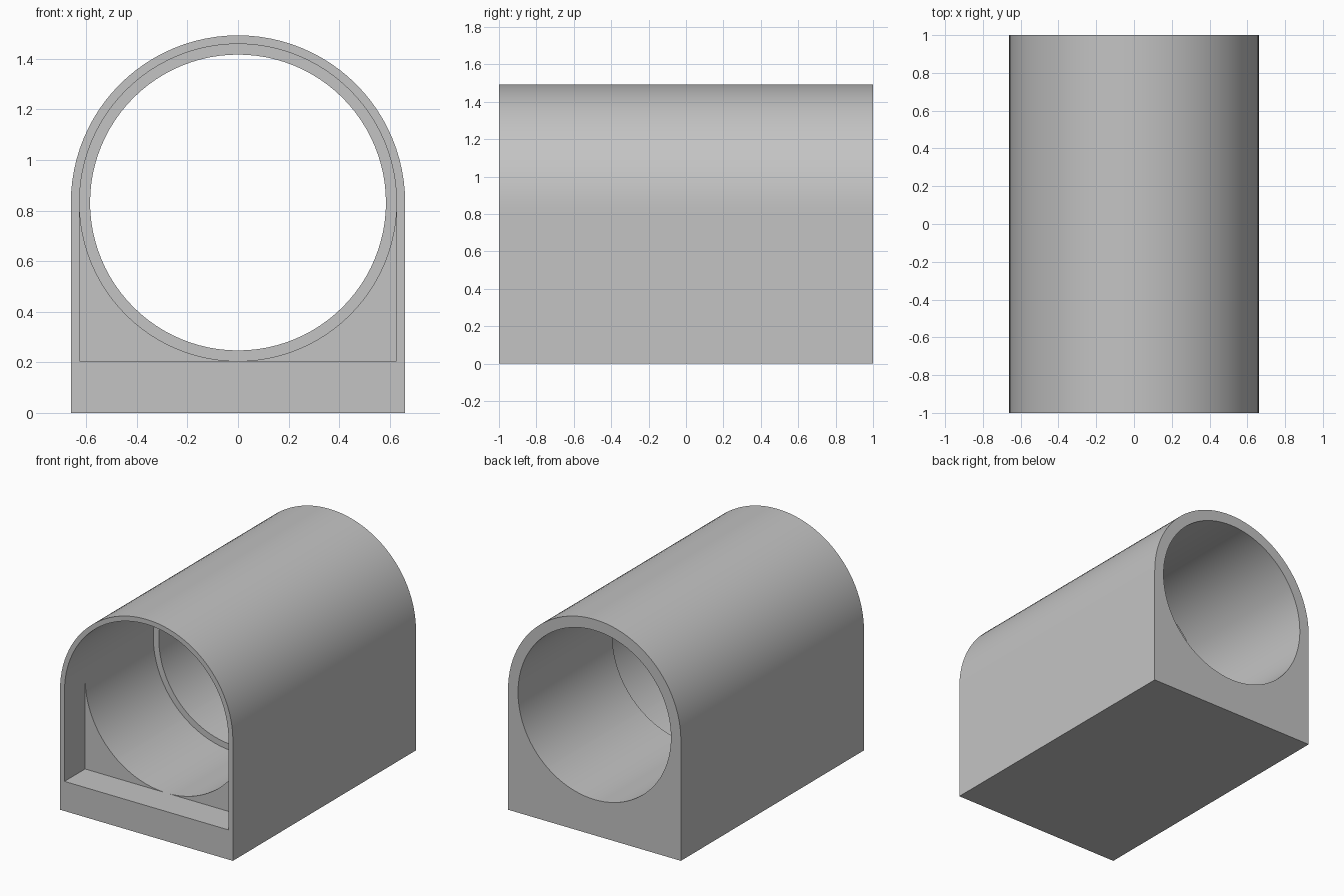
import bpy
import bmesh
from math import atan2, cos, sin, pi

cube = bpy.data.objects.get("Cube")
if cube:
    bpy.data.objects.remove(cube, do_unlink=True)

CENTER_Z = 0.832
OUTER, RECESS, BORE = 0.661, 0.627, 0.585
JOINT = -0.032          # height of the wall top relative to the bore axis
STEPS = 96

# Shared angles: even steps plus the outer corners and the wall joints
joint = atan2(JOINT, OUTER)
corner = atan2(-CENTER_Z, OUTER)
angles = [-pi + (i + 1) * 2 * pi / STEPS for i in range(STEPS)]
angles += [joint, -pi - joint, corner, -pi - corner]
angles.sort()


def circle(radius):
    return [(radius * cos(a), radius * sin(a)) for a in angles]


def arch(half, floor):
    """Round top, straight walls and a flat floor, sampled at the shared angles."""
    points = []
    for a in angles:
        c, s = cos(a), sin(a)
        reach = half
        if s < sin(joint) + 1e-6:
            reach = min(half / max(abs(c), 1e-6), floor / -s)
        points.append((reach * c, reach * s))
    return points


body_outline = arch(OUTER, CENTER_Z)
recess_outline = arch(RECESS, RECESS)

# Sections in order: outside, front recess, wide bore, narrow bore
FRONT, BACK, RECESS_END, LEDGE = -1.0, 1.0, -0.775, -0.03
sections = [
    (BACK, body_outline), (FRONT, body_outline),
    (FRONT, recess_outline), (RECESS_END, recess_outline),
    (RECESS_END, circle(RECESS)), (LEDGE, circle(RECESS)),
    (LEDGE, circle(BORE)), (BACK, circle(BORE)),
]

bm = bmesh.new()
loops = [[bm.verts.new((x, y, z + CENTER_Z)) for x, z in outline]
         for y, outline in sections]
count = len(angles)
for k, loop in enumerate(loops):
    other = loops[(k + 1) % len(loops)]
    for i in range(count):
        j = (i + 1) % count
        bm.faces.new((loop[i], loop[j], other[j], other[i]))

# Crisp line where the straight walls meet the vault
for i, a in enumerate(angles):
    if a in (joint, -pi - joint):
        for k in (0, 2):
            bm.edges.get((loops[k][i], loops[k + 1][i])).smooth = False

bmesh.ops.remove_doubles(bm, verts=bm.verts, dist=1e-5)
bmesh.ops.recalc_face_normals(bm, faces=bm.faces)
mesh = bpy.data.meshes.new("tunnel_housing")
bm.to_mesh(mesh)
bm.free()

housing = bpy.data.objects.new("tunnel_housing", mesh)
bpy.context.collection.objects.link(housing)

grey = bpy.data.materials.new("mid_grey")
grey.use_nodes = True
colour = (0.55, 0.55, 0.55, 1.0)
grey.diffuse_color = colour
grey.node_tree.nodes["Principled BSDF"].inputs["Base Color"].default_value = colour
mesh.materials.append(grey)

bpy.ops.object.select_all(action="DESELECT")
housing.select_set(True)
bpy.context.view_layer.objects.active = housing
bpy.ops.object.shade_smooth_by_angle(angle=pi / 6)
